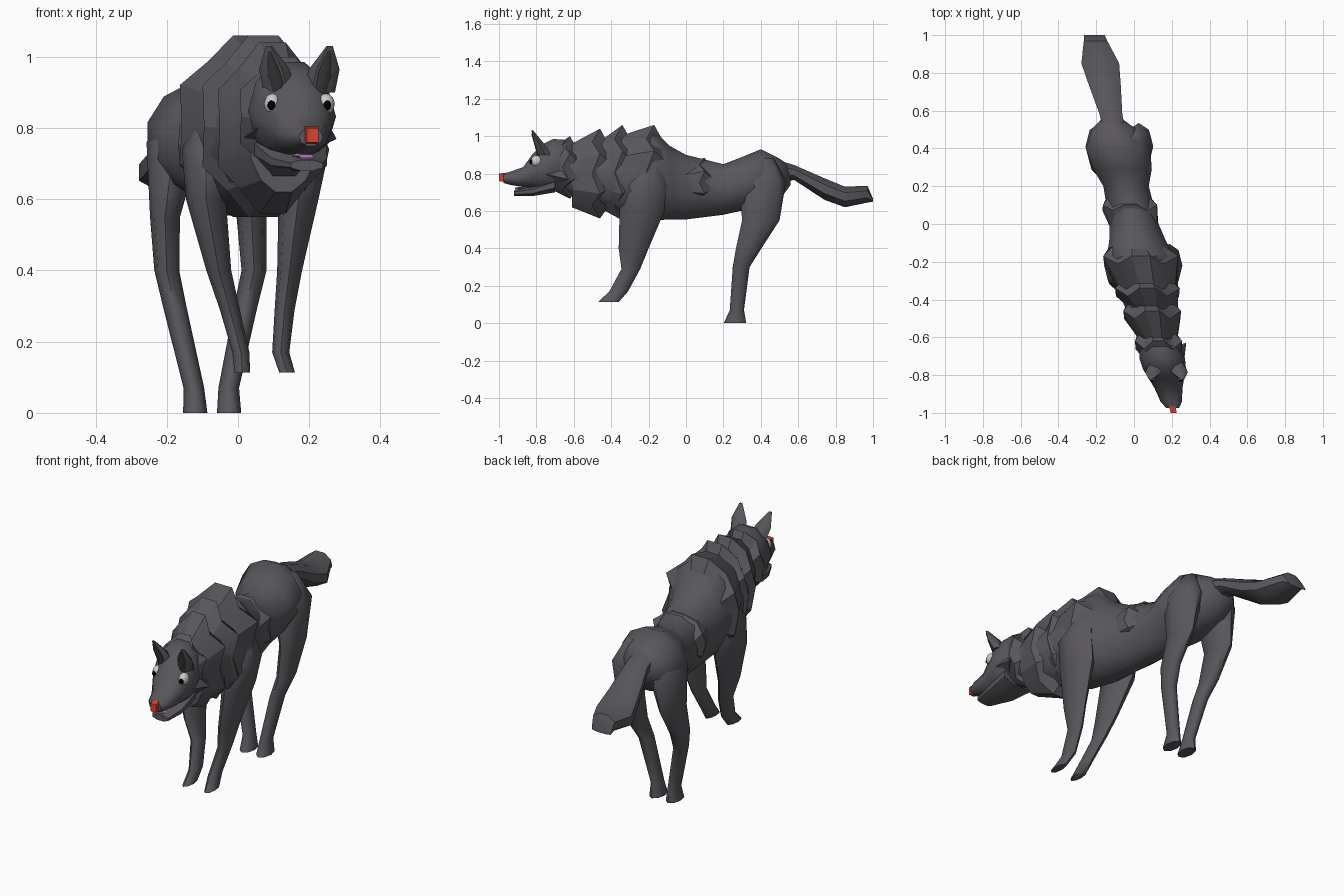
import bpy, bmesh, math
from mathutils import Vector

if "Cube" in bpy.data.objects:
    bpy.data.objects.remove(bpy.data.objects["Cube"])


def material(name, *rgb):
    m = bpy.data.materials.new(name)
    m.diffuse_color = (*rgb, 1)
    m.use_nodes = True
    m.node_tree.nodes["Principled BSDF"].inputs["Base Color"].default_value = m.diffuse_color
    return m


FUR = material("fur", .1, .095, .108)
DARK = material("dark_fur", .04, .04, .04)
WHITE = material("eye_white", .7, .7, .7)
BLACK = material("pupil", 0, 0, 0)
RED = material("nose_red", .7, .06, .03)
PURPLE = material("tongue_purple", .45, .2, .5)


def spine(y):
    """The body runs diagonally from tail to nose."""
    return -.21 * y


def finish(bm, name, mat, angle):
    bmesh.ops.recalc_face_normals(bm, faces=bm.faces)
    me = bpy.data.meshes.new(name)
    bm.to_mesh(me)
    bm.free()
    ob = bpy.data.objects.new(name, me)
    bpy.context.collection.objects.link(ob)
    me.materials.append(mat)
    bpy.ops.object.select_all(action='DESELECT')
    ob.select_set(True)
    bpy.context.view_layer.objects.active = ob
    bpy.ops.object.shade_smooth_by_angle(angle=math.radians(angle))


def loft(name, rings, mat=FUR, angle=50):
    """Skin equal-length point rings and cap the ends."""
    bm = bmesh.new()
    vs = [[bm.verts.new(p) for p in r] for r in rings]
    n = len(vs[0])
    for a, b in zip(vs, vs[1:]):
        for i in range(n):
            j = (i + 1) % n
            bm.faces.new((a[i], a[j], b[j], b[i]))
    bm.faces.new(vs[0])
    bm.faces.new(vs[-1])
    finish(bm, name, mat, angle)


def upright(y, top, bot, hw, n=12, jag=0.0):
    """Flat-topped ring across the spine; jag pulls alternate points in and forward."""
    pts, grow = [], 1 / math.cos(math.pi / n)
    for i in range(n):
        a = math.tau * (i + .5) / n + math.pi / 2
        k = 1 - jag * (min(i, n - 1 - i) % 2)
        pts.append(Vector((spine(y) + hw * k * grow * math.cos(a), y - (1 - k) * .35,
                           (top + bot) / 2 + (top - bot) / 2 * k * grow * math.sin(a))))
    return pts


def level(z, x, y, rx, ry, n=8):
    """Horizontal ring for legs and ears."""
    return [Vector((x + rx * math.cos(math.tau * i / n),
                    y + ry * math.sin(math.tau * i / n), z)) for i in range(n)]


def body_part(name, rows, n=12, mat=FUR):
    loft(name, [upright(*r, n=n) for r in rows], mat)


# torso, tail, head and jaw: y, top, bottom, half width
body_part("torso", [
    (.56, .84, .74, .05), (.50, .88, .66, .12), (.40, .93, .62, .17), (.29, .885, .6, .155),
    (.20, .85, .58, .12), (0, .90, .555, .13), (-.09, .95, .555, .15), (-.17, 1.03, .55, .18),
    (-.30, .965, .56, .17), (-.68, .93, .71, .09)])
body_part("tail", [
    (.50, .87, .76, .06), (.58, .845, .765, .06), (.74, .775, .66, .085),
    (.85, .73, .62, .10), (.97, .735, .645, .062), (1, .665, .65, .055)], 8)
body_part("head", [
    (-.64, .98, .71, .10), (-.71, .985, .71, .115), (-.77, .955, .71, .108), (-.82, .905, .72, .088),
    (-.87, .835, .728, .07), (-.94, .81, .74, .054), (-.975, .80, .75, .032)], 10)
body_part("lower_jaw", [(-.70, .78, .70, .10), (-.82, .73, .68, .078), (-.92, .71, .68, .045)], 8)
body_part("tongue", [(-.80, .735, .715, .03), (-.915, .726, .716, .022)], 6, PURPLE)
body_part("nose", [(-.965, .805, .755, .017), (-1, .80, .76, .016)], 4, RED)


# mane and rib fur: collars flaring backwards into jagged tufts
# (front y, back y, top, bottom, half width)
def collar(name, y0, y1, top, bot, hw, jag=.12):
    loft(name, [
        upright(y0, top - .08, bot + .06, hw * .6, n=14),
        upright(y1, top, bot, hw, n=14, jag=jag),
        upright(y1 + .05, top - .09, bot + .07, hw * .7, n=14)], angle=20)


for i, row in enumerate([(-.42, -.17, 1.06, .56, .215), (-.45, -.34, 1.06, .55, .185),
                         (-.61, -.46, 1.04, .56, .165), (-.74, -.62, 1, .665, .135)], 1):
    collar(f"mane_collar_{i}", *row)
collar("rib_fur", -.16, .10, .885, .62, .155, .08)


def tuft(name, base, tip, r):
    """Pointed four-sided tuft of fur."""
    b, t = Vector(base), Vector(tip)
    q = (t - b).to_track_quat('Z', 'Y')
    bm = bmesh.new()
    bmesh.ops.create_cone(bm, cap_ends=True, segments=4, radius1=r, radius2=.002, depth=(t - b).length)
    for v in bm.verts:
        v.co = q @ v.co + (b + t) / 2
    finish(bm, name, FUR, 20)


def ball(name, centre, r, mat):
    bm = bmesh.new()
    bmesh.ops.create_uvsphere(bm, u_segments=16, v_segments=10, radius=r)
    for v in bm.verts:
        v.co.x *= .8
        v.co += Vector(centre)
    finish(bm, name, mat, 60)


# leg profiles: z, y, half width, half depth; each leg then follows its own x path
REAR = [(.88, .42, .035, .05), (.76, .41, .077, .125), (.55, .40, .042, .10), (.40, .335, .035, .068),
        (.30, .295, .033, .045), (.07, .272, .029, .038), (0, .262, .034, .06)]
FRONT = [(.88, -.2, .04, .06), (.74, -.22, .068, .115), (.60, -.235, .056, .12), (.40, -.28, .035, .08),
         (.29, -.295, .028, .05), (.17, -.36, .024, .05), (.113, -.415, .022, .055)]
for name, profile, path in [
        ("rear_leg_left", REAR, (-.15, -.18, -.205, -.2, -.178, -.124, -.12)),
        ("rear_leg_right", REAR, (0, .025, .038, .045, .022, -.026, -.025)),
        ("front_leg_left", FRONT, (-.06, -.09, -.09, -.054, -.023, .008, .012)),
        ("front_leg_right", FRONT, (.16, .188, .17, .145, .131, .12, .138))]:
    loft(name, [level(z, x, y, rx, ry) for (z, y, rx, ry), x in zip(profile, path)], angle=65)

# ears, eyes and cheek fur on both sides
EAR = [(.90, .055, -.755, .045, .04), (.965, .07, -.785, .043, .026), (1.03, .085, -.822, .009, .006)]
for side, s in (("left", -1), ("right", 1)):
    cx = spine(-.82)
    loft(f"ear_{side}", [level(z, cx + s * d, y, rx, ry, 6) for z, d, y, rx, ry in EAR])
    loft(f"inner_ear_{side}", [level(z - .015, cx + s * d, y - ry * .6, rx * .5, ry * .4, 6)
                               for z, d, y, rx, ry in EAR], DARK)
    ball(f"eye_{side}", (cx + s * .075, -.80, .867), .03, WHITE)
    ball(f"pupil_{side}", (cx + s * .078, -.823, .864), .014, BLACK)
    tuft(f"cheek_tuft_{side}", (.155 + s * .05, -.72, .80), (.145 + s * .13, -.63, .77), .07)
